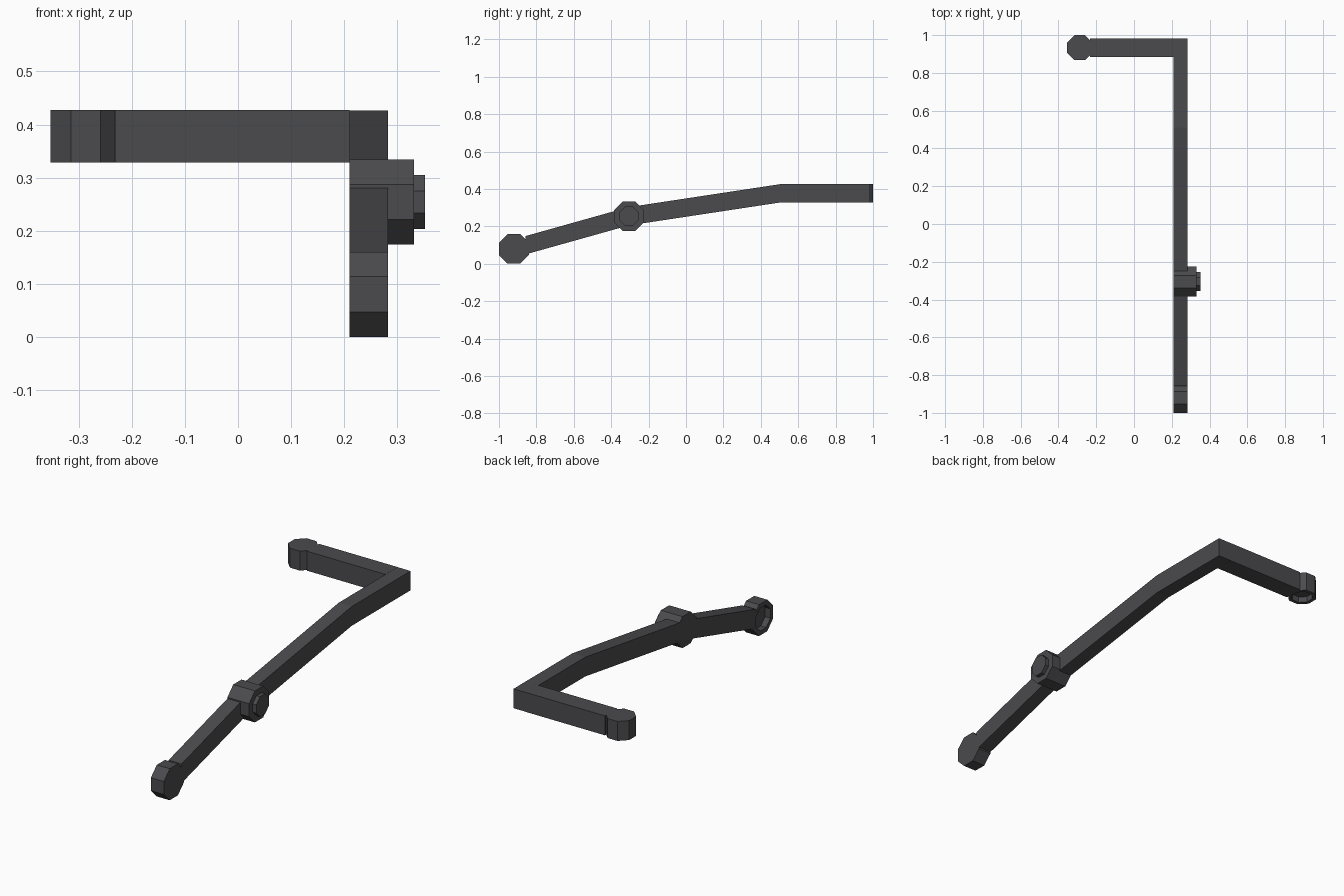
import bpy, bmesh
from math import pi, cos, sin
from mathutils import Matrix, Vector

if "Cube" in bpy.data.objects:
    bpy.data.objects.remove(bpy.data.objects["Cube"])

metal = bpy.data.materials.new("dark_grey_metal")
colour = (0.07, 0.07, 0.076, 1)
metal.use_nodes = True
metal.diffuse_color = colour
metal.node_tree.nodes["Principled BSDF"].inputs["Base Color"].default_value = colour

X0, X1 = 0.21, 0.283        # side faces of the arm
Z0, Z1 = 0.328, 0.427       # bottom and top of the crank end


def prism(name, outline, start, end, axis, hole=0, depth=0):
    """Extrude an outline along x or z, with an optional socket in the start cap."""
    def place(a, b, t):
        return (t, a, b) if axis == "x" else (a, b, t)

    bm = bmesh.new()
    cap = bm.faces.new([bm.verts.new(place(a, b, start)) for a, b in outline])
    far = bm.faces.new([bm.verts.new(place(a, b, end)) for a, b in outline])
    n = len(outline)
    for i in range(n):
        j = (i + 1) % n
        bm.faces.new((cap.verts[i], cap.verts[j], far.verts[j], far.verts[i]))
    bmesh.ops.recalc_face_normals(bm, faces=bm.faces)
    if hole:
        bmesh.ops.inset_individual(bm, faces=[cap], thickness=hole)
        floor = bmesh.ops.extrude_discrete_faces(bm, faces=[cap])["faces"]
        shift = Vector(place(0, 0, depth if end > start else -depth))
        bmesh.ops.translate(bm, verts=floor[0].verts, vec=shift)
    mesh = bpy.data.meshes.new(name)
    bm.to_mesh(mesh)
    bm.free()
    mesh.materials.append(metal)
    obj = bpy.data.objects.new(name, mesh)
    bpy.context.collection.objects.link(obj)
    return obj


def octagon(a, b, apothem):
    r = apothem / cos(pi / 8)
    return [(a + r * cos(pi / 8 + k * pi / 4), b + r * sin(pi / 8 + k * pi / 4))
            for k in range(8)]


def bar(path, half=0.049):
    """Side outline of a bar of constant height along a path."""
    return [(y, z - half) for y, z in path] + [(y, z + half) for y, z in reversed(path)]


# Bent arm, from the front socket through the hub to the rear corner
prism("lower_arm", bar([(-0.858, 0.099), (-0.305, 0.254)]), X0, X1, "x")
prism("upper_arm", bar([(-0.305, 0.254), (0.51, 0.3775), (0.983, 0.3775)]), X0, X1, "x")

# Crossbar at the rear
prism("crossbar", [(-0.232, 0.885), (X0, 0.885), (X0, 0.983), (-0.232, 0.983)],
      Z0, Z1, "z")

# Octagonal sockets, open on the inner side and underneath
prism("front_socket", octagon(-0.92, 0.08, 0.08), X0, X1, "x", 0.024, 0.03)
prism("rear_socket", octagon(-0.287, 0.9335, 0.0665), Z0, Z1, "z", 0.019, 0.03)

# Middle hub with its pin
prism("hub", octagon(-0.305, 0.254, 0.08), X0, 0.332, "x")
prism("hub_pin", octagon(-0.305, 0.254, 0.051), 0.33, 0.352, "x")
